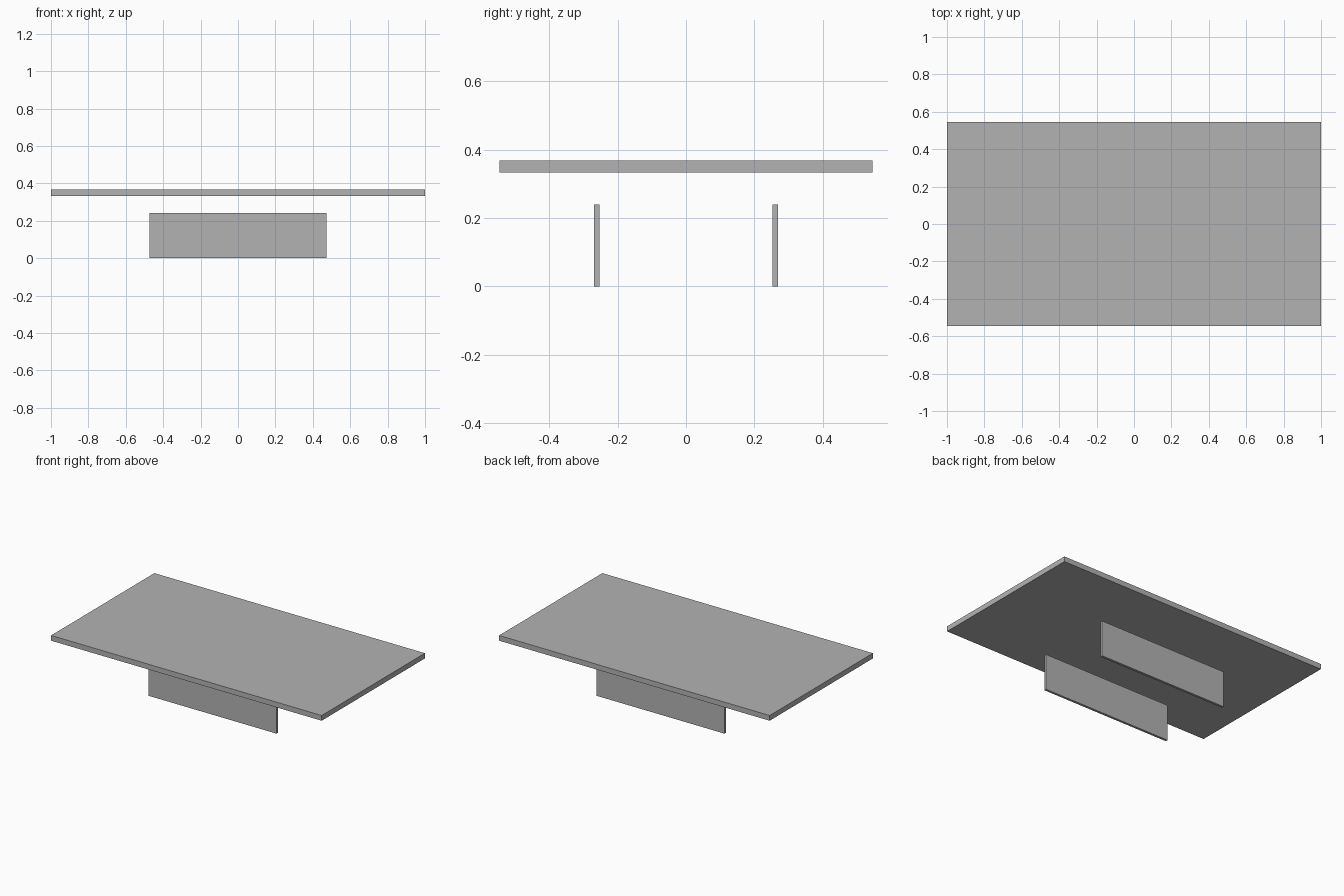
import bpy

cube = bpy.data.objects.get("Cube")
if cube:
    bpy.data.objects.remove(cube, do_unlink=True)

# Single plain grey
grey = bpy.data.materials.new("plain grey")
grey.use_nodes = True
colour = (0.45, 0.45, 0.45, 1)
grey.diffuse_color = colour
grey.node_tree.nodes["Principled BSDF"].inputs["Base Color"].default_value = colour


def box(name, size, centre):
    """Add a flat-faced box with applied scale."""
    bpy.ops.mesh.primitive_cube_add(size=1, location=centre)
    obj = bpy.context.object
    obj.name = obj.data.name = name
    obj.scale = size
    bpy.ops.object.transform_apply(location=False, rotation=False, scale=True)
    obj.data.materials.append(grey)
    return obj


# Table top, floating above the supports
box("table_top", (2.0, 1.09, 0.035), (0, 0, 0.35))

# Two upright support panels
for name, side in (("front_panel", -1), ("back_panel", 1)):
    box(name, (0.947, 0.016, 0.24), (0, side * 0.261, 0.12))
